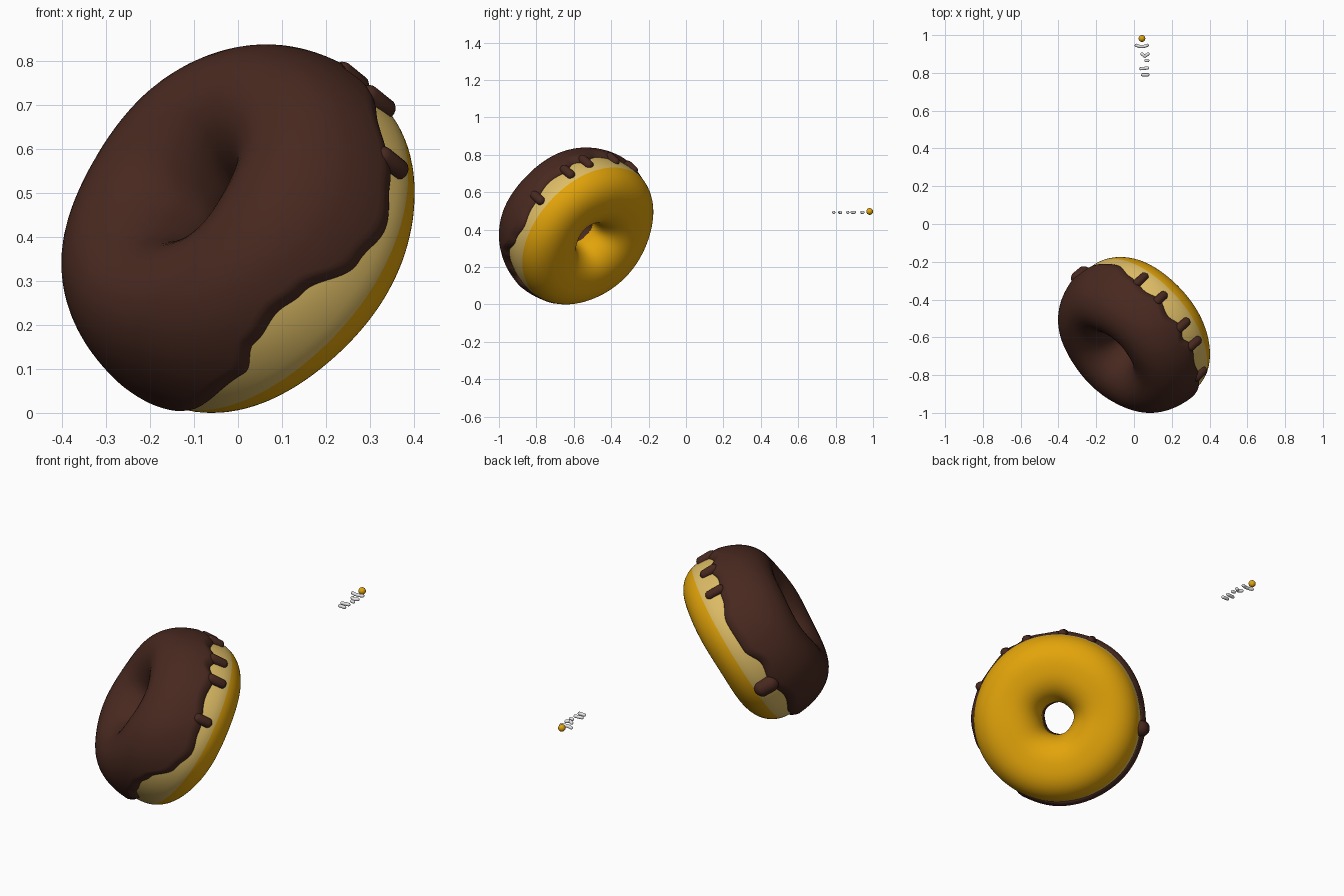
import bpy
import bmesh
from math import sin, cos, pi, radians, asin, tau, copysign
from mathutils import Matrix, Vector

cube = bpy.data.objects.get("Cube")
if cube:
    bpy.data.objects.remove(cube)


def material(name, rgb):
    m = bpy.data.materials.new(name)
    m.use_nodes = True
    m.diffuse_color = (*rgb, 1)
    m.node_tree.nodes["Principled BSDF"].inputs["Base Color"].default_value = (*rgb, 1)
    return m


CHOCOLATE = material("chocolate", (0.065, 0.022, 0.014))
DOUGH = material("golden dough", (0.76, 0.37, 0.003))
PALE = material("pale dough", (0.72, 0.5, 0.13))
WHITE = material("sprinkle white", (0.78, 0.78, 0.78))


def make_object(name, bm, mats):
    bmesh.ops.recalc_face_normals(bm, faces=bm.faces)
    for f in bm.faces:
        f.smooth = True
    mesh = bpy.data.meshes.new(name)
    bm.to_mesh(mesh)
    bm.free()
    for m in mats:
        mesh.materials.append(m)
    ob = bpy.data.objects.new(name, mesh)
    bpy.context.collection.objects.link(ob)
    return ob


# Ring surface: a is the angle round the ring, p the angle round the tube
RING, TUBE, UPPER, LOWER, DROP = 0.254, 0.172, 0.235, 0.152, -0.07


def ring_point(a, p, extra=0.0):
    swell = 1 + 0.012 * sin(3 * a + 1) + 0.008 * sin(5 * a)
    across, half = cos(p), UPPER
    if sin(p) < 0:  # flatter, squarer underside
        across, half = copysign(abs(across) ** 0.85, across), LOWER
    rho = RING + (TUBE * swell + extra) * across
    return Vector((rho * cos(a), rho * sin(a), DROP + (half * swell + extra) * sin(p)))


def bridge(bm, rows, closed):
    """Quads between consecutive rows; the rows themselves wrap round."""
    faces = []
    n = len(rows)
    for i in range(n if closed else n - 1):
        r, s = rows[i], rows[(i + 1) % n]
        for j in range(len(r)):
            k = (j + 1) % len(r)
            faces.append((i, bm.faces.new((r[j], r[k], s[k], s[j]))))
    return faces


# Dough, with a pale band round the outside
SEG = 120
bm = bmesh.new()
rows = [[bm.verts.new(ring_point(tau * j / SEG, radians(5 * i - 180))) for j in range(SEG)]
        for i in range(72)]
for i, face in bridge(bm, rows, True):
    face.material_index = 1 if -15 <= 5 * i - 180 < 60 else 0
parts = [make_object("dough_ring", bm, [DOUGH, PALE])]

# Wavy lower edge of the icing: angle, height
EDGE = [(-14, .04), (-4, .028), (14, -.038), (28, -.065), (42, -.045), (65, -.01),
        (79, -.025), (88, .005), (96, -.02), (108, .006), (121, -.02), (132, 0),
        (148, -.02), (165, -.055), (185, -.05), (200, -.01), (215, -.03), (230, -.01),
        (255, -.05), (290, -.09), (323, -.03), (333, .02), (346, .04)]


def edge_height(a):
    d = (a * 180 / pi + 14) % 360 - 14
    for (a0, h0), (a1, h1) in zip(EDGE, EDGE[1:]):
        if a0 <= d <= a1:
            t = (1 - cos(pi * (d - a0) / (a1 - a0))) / 2
            return h0 + (h1 - h0) * t
    return EDGE[0][1]


# Icing: a shell over the dough with a rounded lip at both edges
STEPS = 44
bm = bmesh.new()
rows = []
for i in range(STEPS + 1):
    t = i / STEPS
    t = t * t * (3 - 2 * t)
    row = []
    for j in range(SEG * 2):
        a = tau * j / (SEG * 2)
        rise = edge_height(a) - DROP
        start = asin(rise / (UPPER if rise > 0 else LOWER))
        p = start + (pi - 0.15 - start) * t
        lip = min(1, t / 0.05) ** 0.5 * min(1, (1 - t) / 0.1) ** 0.5
        thick = 0.01 + 0.012 * (1 + cos(p)) / 2 + 0.046 * max(0, sin(p)) ** 2
        row.append(bm.verts.new(ring_point(a, p, thick * lip - 0.002 * (1 - lip))))
    rows.append(row)
bridge(bm, rows, False)
parts.append(make_object("icing", bm, [CHOCOLATE]))


def capsule(name, radius, length, matrix, mat):
    """Round-ended rod along local z."""
    bm = bmesh.new()
    bmesh.ops.create_uvsphere(bm, u_segments=16, v_segments=12, radius=radius)
    for v in bm.verts:
        v.co.z += length / 2 if v.co.z > -1e-5 else -length / 2
    bm.transform(matrix)
    return make_object(name, bm, [mat])


# Drips hanging over the rim: angle, low and high end centres, radius
DRIPS = [(50, -.062, -.01, .025), (79, -.065, -.01, .025), (96, -.055, 0, .025),
         (121, -.05, 0, .024), (141, -.065, -.01, .023), (215, -.07, -.03, .042)]
for k, (deg, low, high, rad) in enumerate(DRIPS):
    place = (Matrix.Rotation(radians(deg), 4, "Z")
             @ Matrix.Translation((0.427, 0, (low + high) / 2)))
    parts.append(capsule(f"icing_drip_{k + 1}", rad, high - low, place, CHOCOLATE))

# Tilt the ring so the icing faces forward, to one side and up, and rest it on the floor
axis = Vector((-0.645, -0.57, 0.505)).normalized()
side = Vector((0.79, 0, -0.613))
side = (side - axis * side.dot(axis)).normalized()
tilt = Matrix((side, axis.cross(side), axis)).transposed().to_4x4()
points = [tilt @ v.co for ob in parts for v in ob.data.vertices]
low = Vector([min(p[i] for p in points) for i in range(3)])
high = Vector([max(p[i] for p in points) for i in range(3)])
shift = Matrix.Translation((-(low.x + high.x) / 2, -1 - low.y, -low.z))
for ob in parts:
    ob.data.transform(shift @ tilt)

# Loose ball behind
bm = bmesh.new()
bmesh.ops.create_uvsphere(bm, u_segments=24, v_segments=16, radius=0.018,
                          matrix=Matrix.Translation((0.042, 0.982, 0.497)))
make_object("round_sprinkle", bm, [DOUGH])

# Loose rods behind: start x, y to end x, y
RODS = [("bent_sprinkle_left", .012, .946, .03, .94), ("bent_sprinkle_middle", .03, .94, .052, .94),
        ("bent_sprinkle_right", .052, .94, .07, .946),
        ("angled_sprinkle_left", .042, .9, .058, .888), ("angled_sprinkle_right", .058, .888, .074, .9),
        ("short_sprinkle", .063, .865, .073, .865),
        ("long_sprinkle_front", .045, .79, .073, .79), ("long_sprinkle_middle", .036, .822, .072, .826)]
for name, x0, y0, x1, y1 in RODS:
    a, b = Vector((x0, y0, 0.492)), Vector((x1, y1, 0.492))
    turn = (b - a).to_track_quat("Z", "Y").to_matrix().to_4x4()
    capsule(name, 0.0085, (b - a).length, Matrix.Translation((a + b) / 2) @ turn, WHITE)
